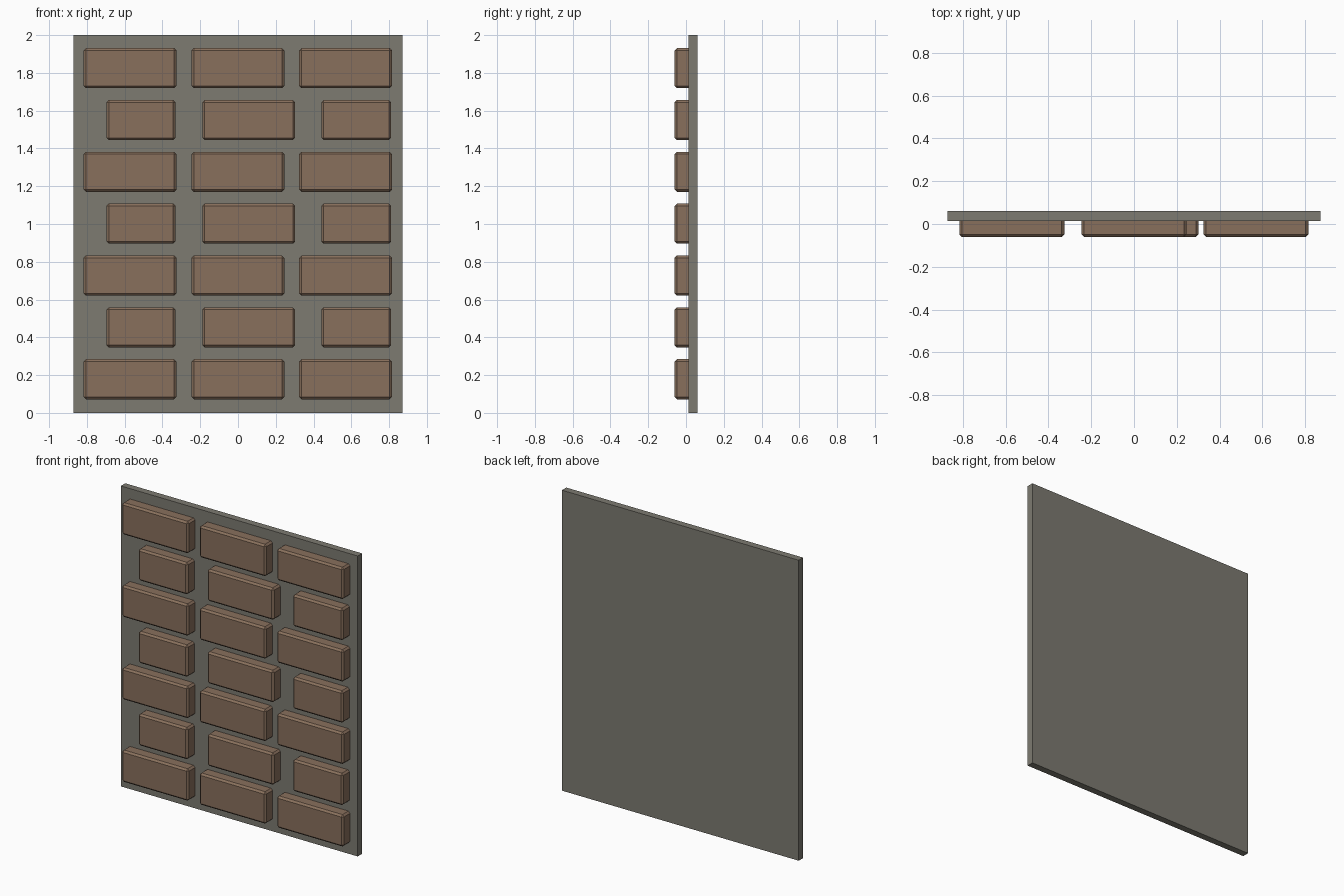
import bpy, bmesh

if "Cube" in bpy.data.objects:
    bpy.data.objects.remove(bpy.data.objects["Cube"])


def material(name, rgb):
    m = bpy.data.materials.new(name)
    m.diffuse_color = (*rgb, 1.0)
    m.use_nodes = True
    m.node_tree.nodes["Principled BSDF"].inputs["Base Color"].default_value = m.diffuse_color
    return m


def box(name, x0, x1, y0, y1, z0, z1, mat, chamfer=0.0):
    """Axis-aligned box, optionally with flat chamfered edges."""
    bm = bmesh.new()
    bmesh.ops.create_cube(bm, size=1.0)
    for v in bm.verts:
        v.co.x = x0 + (v.co.x + 0.5) * (x1 - x0)
        v.co.y = y0 + (v.co.y + 0.5) * (y1 - y0)
        v.co.z = z0 + (v.co.z + 0.5) * (z1 - z0)
    if chamfer:
        bmesh.ops.bevel(bm, geom=bm.edges[:], offset=chamfer,
                        offset_type='OFFSET', segments=1, affect='EDGES')
    me = bpy.data.meshes.new(name)
    bm.to_mesh(me)
    bm.free()
    me.materials.append(mat)
    ob = bpy.data.objects.new(name, me)
    bpy.context.collection.objects.link(ob)
    return ob


mortar = material("mortar grey", (0.205, 0.197, 0.165))
brick = material("brick brown", (0.25, 0.162, 0.108))

# Backing panel
box("mortar_panel", -0.872, 0.872, 0.014, 0.06, 0.0, 2.0, mortar)

# Brick courses: alternating full rows and offset rows with shorter ends
full_row = [(-0.817, -0.326), (-0.246, 0.245), (0.324, 0.815)]
offset_row = [(-0.696, -0.331), (-0.189, 0.302), (0.441, 0.811)]
for row in range(7):
    z = 0.178 + row * 0.2745
    for col, (x0, x1) in enumerate(offset_row if row % 2 else full_row):
        box(f"brick_{row + 1}_{col + 1}", x0, x1, -0.06, 0.04,
            z - 0.106, z + 0.106, brick, chamfer=0.012)
